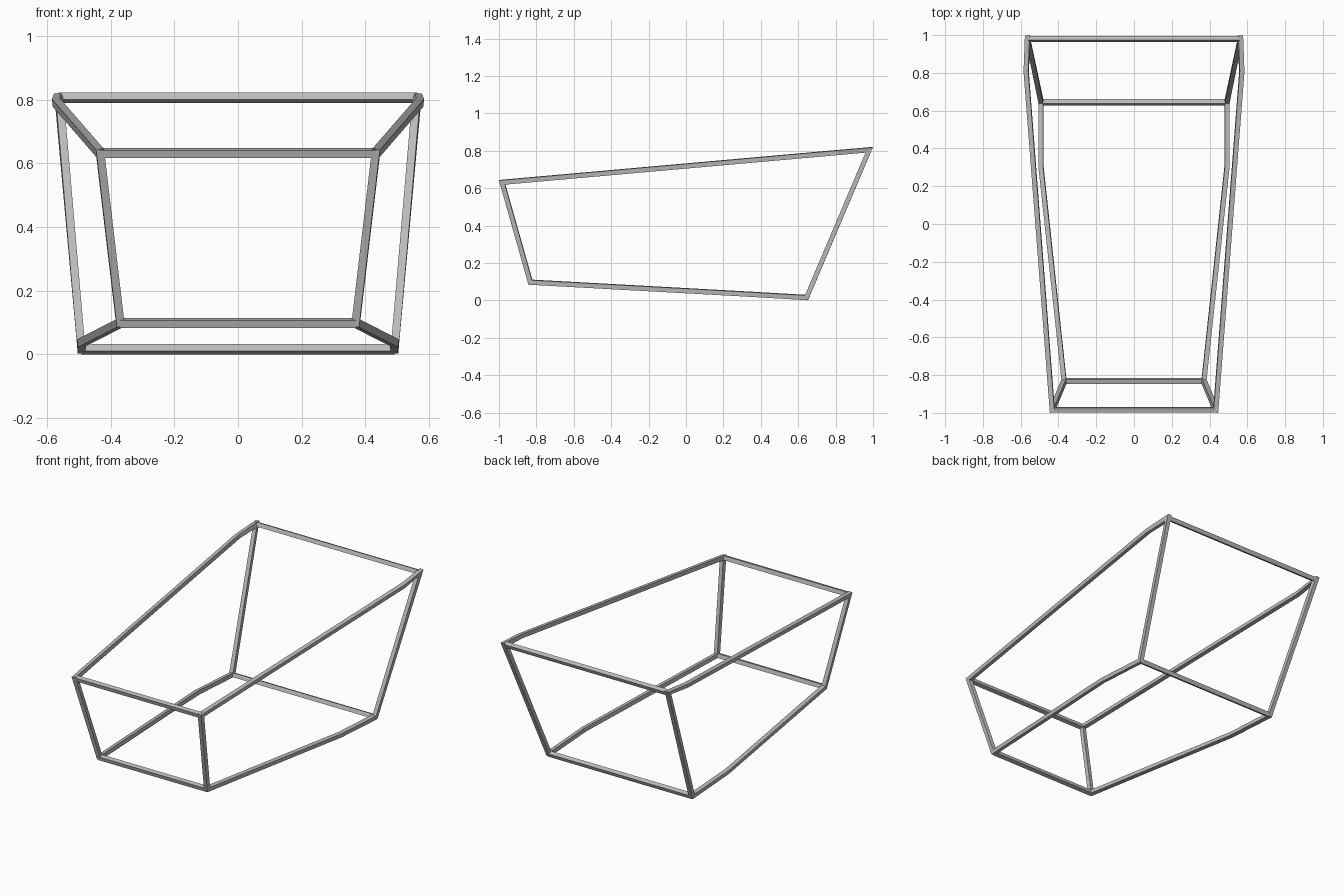
import bpy, bmesh
from mathutils import Vector

HALF = 0.0125  # half the bar thickness

cube = bpy.data.objects.get("Cube")
if cube:
    bpy.data.objects.remove(cube, do_unlink=True)

steel = bpy.data.materials.new("grey steel")
steel.use_nodes = True
GREY = (0.5, 0.5, 0.5, 1)
steel.diffuse_color = GREY
steel.node_tree.nodes["Principled BSDF"].inputs["Base Color"].default_value = GREY

# Centre line of the left side loop
NODES = {
    "front_top": Vector((0.433, -0.983, 0.632)),
    "top_bend": Vector((0.571, 0.81, 0.791)),
    "rear_top": Vector((0.562, 0.98, 0.806)),
    "rear_bottom": Vector((0.492, 0.645, 0.016)),
    "bottom_bend": Vector((0.492, 0.30, 0.036)),
    "front_bottom": Vector((0.37, -0.832, 0.098)),
}
SIDE_NORMAL = Vector((1, -0.075, -0.13)).normalized()


def finish(name, bm):
    bmesh.ops.recalc_face_normals(bm, faces=bm.faces)
    mesh = bpy.data.meshes.new(name)
    bm.to_mesh(mesh)
    bm.free()
    mesh.materials.append(steel)
    obj = bpy.data.objects.new(name, mesh)
    bpy.context.collection.objects.link(obj)


def bridge(bm, a, b):
    for i in range(4):
        j = (i + 1) % 4
        bm.faces.new((a[i], a[j], b[j], b[i]))


def side_frame(name, side):
    """Closed loop of square bar with mitred corners."""
    bm = bmesh.new()
    pts = list(NODES.values())
    rings = []
    for i, p in enumerate(pts):
        before = (p - pts[i - 1]).normalized()
        after = (pts[(i + 1) % len(pts)] - p).normalized()
        n1 = SIDE_NORMAL.cross(before).normalized()
        n2 = SIDE_NORMAL.cross(after).normalized()
        mitre = (n1 + n2) * (HALF / (1 + n1.dot(n2)))
        out = SIDE_NORMAL * HALF
        corners = [p + mitre + out, p - mitre + out, p - mitre - out, p + mitre - out]
        rings.append([bm.verts.new((c.x * side, c.y, c.z)) for c in corners])
    for i in range(len(rings)):
        bridge(bm, rings[i - 1], rings[i])
    finish(name, bm)


def cross_bar(name, node, other):
    """Square bar across the frame, lying in the plane of its end panel."""
    p = NODES[node]
    d = NODES[other] - p
    up = Vector((0, d.y, d.z)).normalized() * HALF
    deep = Vector((0, -up.z, up.y))
    bm = bmesh.new()
    ends = []
    for x in (-p.x, p.x):
        c = Vector((x, p.y, p.z))
        ends.append([bm.verts.new(c + v) for v in (up + deep, up - deep, -up - deep, deep - up)])
    bridge(bm, *ends)
    for ring in ends:
        bm.faces.new(ring)
    finish(name, bm)


side_frame("left_side_frame", 1)
side_frame("right_side_frame", -1)
for panel in ("front", "rear"):
    top, bottom = panel + "_top", panel + "_bottom"
    cross_bar(top + "_bar", top, bottom)
    cross_bar(bottom + "_bar", bottom, top)
